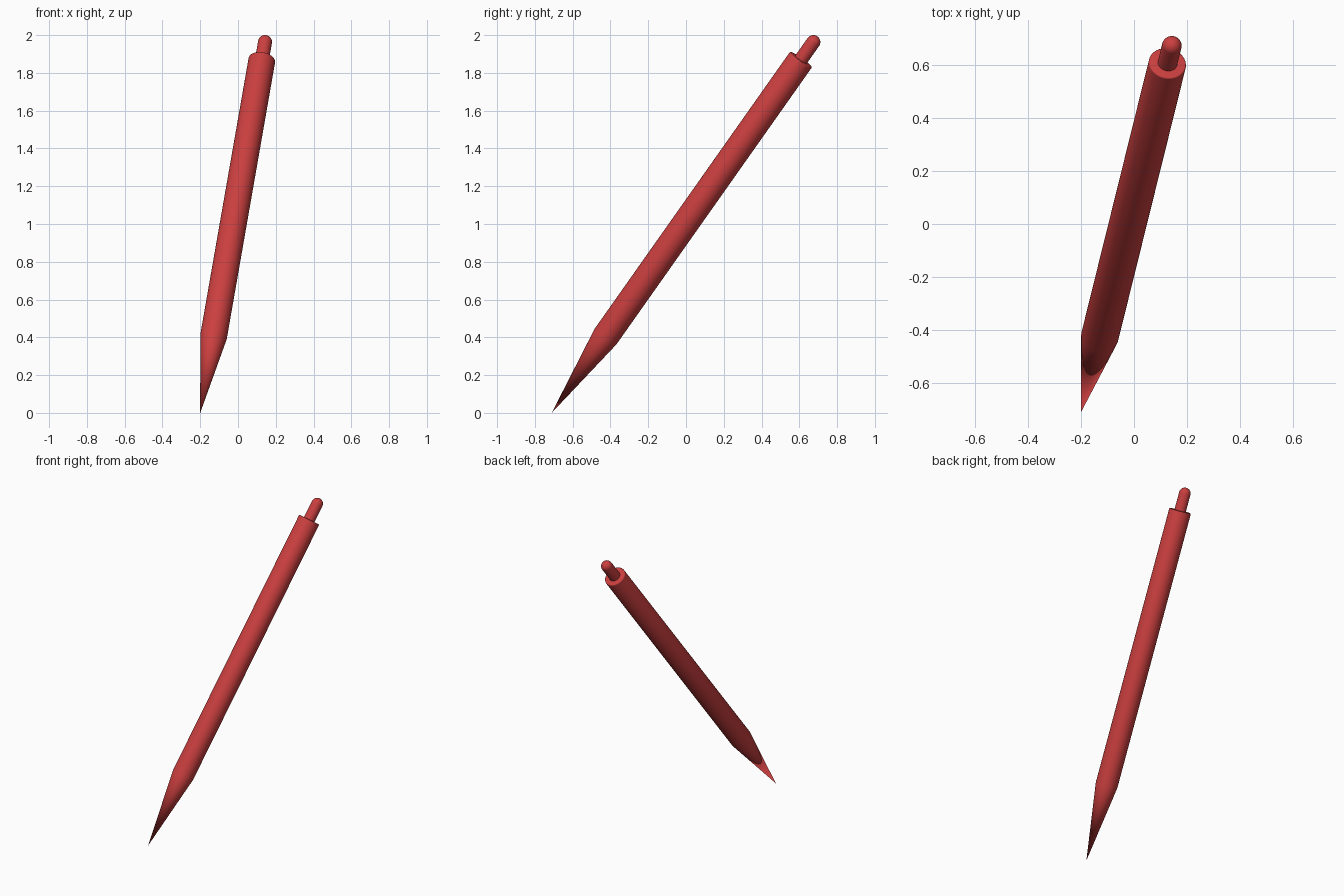
import bpy, bmesh, math
from mathutils import Vector

if "Cube" in bpy.data.objects:
    bpy.data.objects.remove(bpy.data.objects["Cube"])

TIP = Vector((-0.2, -0.711, 0.0))
AXIS = Vector((0.343, 1.385, 1.963)).normalized()
ROT = AXIS.to_track_quat('Z', 'Y')
SIDES = 64

red = bpy.data.materials.new("red_plastic")
red.diffuse_color = (0.6, 0.05, 0.05, 1)
red.use_nodes = True
red.node_tree.nodes["Principled BSDF"].inputs["Base Color"].default_value = red.diffuse_color


def lathe(name, profile):
    """Revolve (radius, distance from tip) points about the pen axis."""
    bm = bmesh.new()
    verts = [bm.verts.new((r, 0, h)) for r, h in profile]
    edges = [bm.edges.new(p) for p in zip(verts, verts[1:])]
    bmesh.ops.spin(bm, geom=verts + edges, cent=(0, 0, 0), axis=(0, 0, 1),
                   angle=math.tau, steps=SIDES, use_duplicate=False)
    bmesh.ops.remove_doubles(bm, verts=bm.verts, dist=1e-5)
    bmesh.ops.recalc_face_normals(bm, faces=bm.faces)
    mesh = bpy.data.meshes.new(name)
    bm.to_mesh(mesh)
    bm.free()
    mesh.materials.append(red)
    obj = bpy.data.objects.new(name, mesh)
    bpy.context.collection.objects.link(obj)
    obj.location = TIP
    obj.rotation_mode = 'QUATERNION'
    obj.rotation_quaternion = ROT
    bpy.ops.object.select_all(action='DESELECT')
    obj.select_set(True)
    bpy.context.view_layer.objects.active = obj
    bpy.ops.object.shade_smooth_by_angle(angle=math.radians(35))
    return obj


def arc(radius, r0, h0, steps):
    """Quarter round from the side up to the end, about (r0, h0)."""
    return [(r0 + radius * math.cos(a), h0 + radius * math.sin(a))
            for a in (math.pi / 2 * i / steps for i in range(steps + 1))]


# Writing point and barrel with a slightly rounded end
lathe("pen_barrel", [(0, 0), (0.071, 0.5)] + arc(0.006, 0.065, 2.307, 4) + [(0, 2.313)])

# Push button with a domed end
lathe("push_button", [(0, 2.29), (0.037, 2.29)] + arc(0.037, 0, 2.427, 10))
